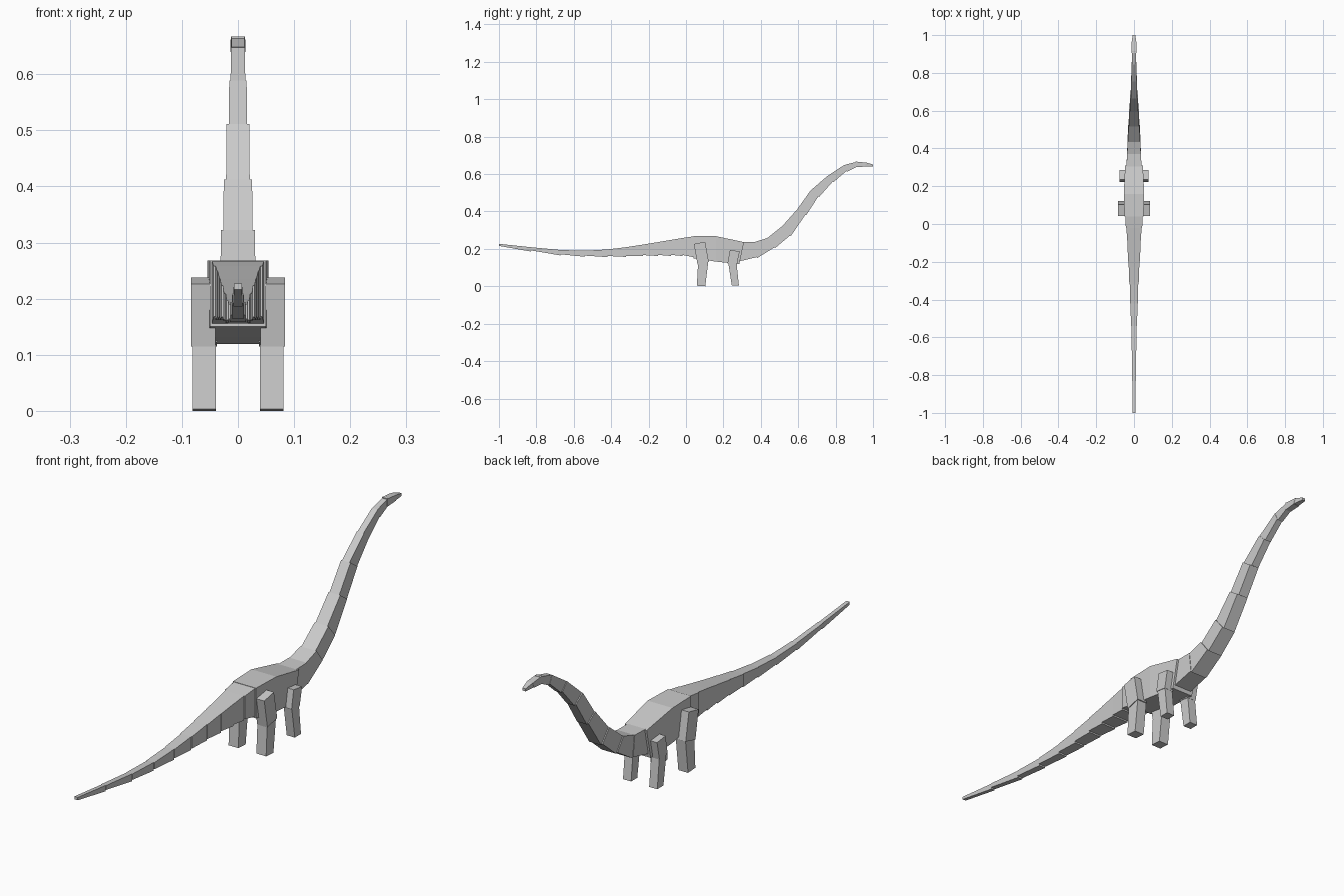
import bpy, bmesh
from mathutils import Vector


def block(name, a, b):
    """Six-sided block between two sections (top y, top z, bottom y, bottom z, x min, x max)."""
    bm = bmesh.new()
    rings = []
    for ty, tz, by, bz, x0, x1 in (a, b):
        rings.append([bm.verts.new(p) for p in
                      ((x0, by, bz), (x1, by, bz), (x1, ty, tz), (x0, ty, tz))])
    r, s = rings
    bm.faces.new(r)
    bm.faces.new(s[::-1])
    for i in range(4):
        j = (i + 1) % 4
        bm.faces.new((r[i], s[i], s[j], r[j]))
    bmesh.ops.recalc_face_normals(bm, faces=bm.faces)
    me = bpy.data.meshes.new(name)
    bm.to_mesh(me)
    bm.free()
    ob = bpy.data.objects.new(name, me)
    bpy.context.collection.objects.link(ob)
    return ob


def chain(name, stations, widths, thick_end, step=0.005, taper=1.0):
    """Row of stepped blocks; the thicker end of each hangs slightly below its neighbour."""
    for i, w in enumerate(widths):
        ends = []
        for k in (0, 1):
            ty, tz, by, bz = stations[i + k]
            big = k == thick_end
            if big:
                down = (Vector((by, bz)) - Vector((ty, tz))).normalized() * step
                by, bz = by + down.x, bz + down.y
            hw = w if big else w * taper
            ends.append((ty, tz, by, bz, -hw, hw))
        block(f"{name}_{i + 1}", *ends)


# Tail, tip to hips
tail = [(-1.0, .227, -1.0, .216), (-.83, .209, -.83, .192), (-.67, .194, -.67, .171),
        (-.54, .190, -.54, .164), (-.42, .197, -.42, .162), (-.32, .209, -.32, .163),
        (-.23, .223, -.23, .167), (-.15, .236, -.15, .168), (-.08, .248, -.08, .168),
        (-.02, .258, -.02, .168), (.05, .268, .05, .160)]
chain("tail_segment", tail,
      [.008, .011, .014, .018, .022, .027, .032, .036, .040, .047], 1, .006, .92)

# Torso
block("hips", (.04, .268, .04, .150, -.050, .050), (.16, .268, .16, .132, -.054, .054))
block("chest", (.16, .268, .16, .132, -.054, .054), (.31, .236, .285, .119, -.047, .047))

# Neck, shoulders to head
neck = [(.30, .237, .28, .137), (.37, .238, .38, .156), (.435, .258, .473, .208),
        (.515, .322, .557, .272), (.595, .412, .638, .382), (.665, .511, .708, .481),
        (.755, .589, .785, .560), (.845, .648, .858, .617), (.917, .667, .915, .640)]
chain("neck_segment", neck, [.039, .036, .031, .026, .021, .016, .013, .0115], 0, .005, .97)

# Head
block("head", (.905, .667, .905, .636, -.012, .012), (.965, .661, .955, .640, -.013, .013))
block("snout", (.965, .661, .955, .641, -.012, .012), (1.0, .651, 1.0, .641, -.007, .007))

# Legs, mirrored left and right
for side, s in (("left", 1), ("right", -1)):
    def xs(lo, hi):
        return (s * lo, s * hi)
    block(f"back_thigh_{side}", (.102, .238, .042, .226, *xs(.040, .084)),
          (.122, .130, .062, .115, *xs(.040, .084)))
    block(f"back_shin_{side}", (.119, .132, .065, .132, *xs(.039, .081)),
          (.103, 0, .058, .003, *xs(.039, .081)))
    block(f"front_upper_leg_{side}", (.287, .187, .235, .194, *xs(.037, .076)),
          (.272, .115, .222, .122, *xs(.037, .076)))
    block(f"front_lower_leg_{side}", (.270, .125, .226, .125, *xs(.039, .074)),
          (.283, .003, .245, .003, *xs(.039, .074)))
